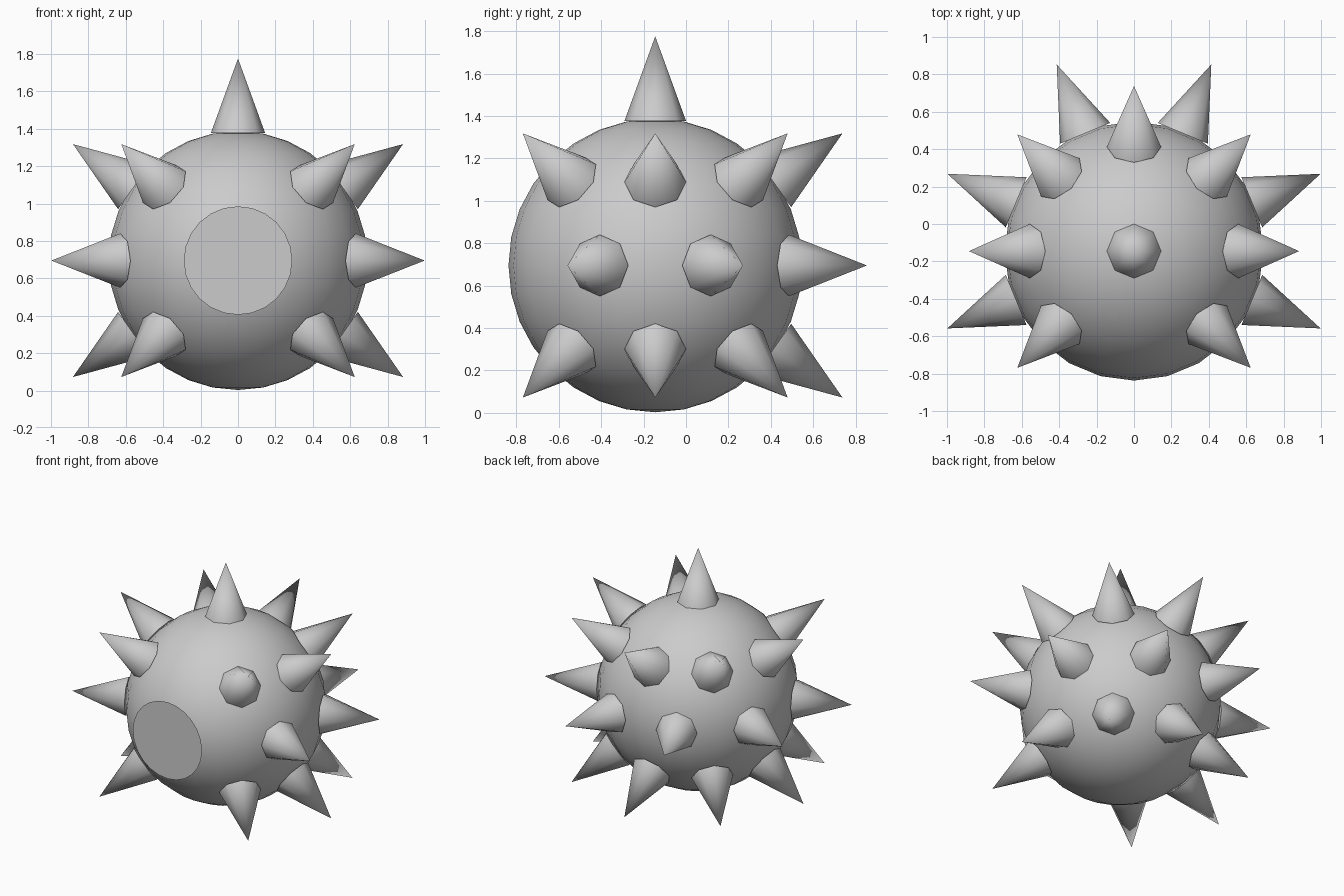
import bpy
from math import cos, sin, radians
from mathutils import Vector

cube = bpy.data.objects.get("Cube")
if cube:
    bpy.data.objects.remove(cube, do_unlink=True)

CENTRE = Vector((0, -0.145, 0.695))
RADIUS = 0.692

grey = bpy.data.materials.new("plain grey")
grey.use_nodes = True
COLOUR = (0.6, 0.6, 0.6, 1)
grey.diffuse_color = COLOUR
grey.node_tree.nodes["Principled BSDF"].inputs["Base Color"].default_value = COLOUR


def finish(name, angle):
    ob = bpy.context.object
    ob.name = name
    ob.data.materials.append(grey)
    bpy.ops.object.shade_smooth_by_angle(angle=radians(angle))
    return ob


def spike(name, azimuth, elevation):
    """Eight-sided cone pointing away from the centre of the body."""
    a, e = radians(azimuth), radians(elevation)
    out = Vector((cos(e) * cos(a), cos(e) * sin(a), sin(e)))
    base, tip = 0.682, 1.08
    bpy.ops.mesh.primitive_cone_add(
        vertices=8, radius1=0.145, depth=tip - base,
        location=CENTRE + out * (base + tip) / 2,
        rotation=(0, radians(90) - e, a))
    finish(name, 50)


# Round body
bpy.ops.mesh.primitive_uv_sphere_add(segments=24, ring_count=16, radius=RADIUS, location=CENTRE)
finish("body", 40)

# Flat disc on the front
bpy.ops.mesh.primitive_circle_add(
    vertices=24, radius=0.29, fill_type='NGON',
    location=CENTRE + Vector((0, -0.7, 0)), rotation=(radians(90), 0, 0))
finish("front_disc", 30)

# Spikes: one on top, a middle ring and two slanted rings, all open at the front
spike("top_spike", 0, 90)
for i in range(-1, 5):
    spike(f"middle_spike_{i + 2}", 22.5 + 45 * i, 0)
for i in range(-1, 6):
    spike(f"upper_spike_{i + 2}", 45 * i, 35.2)
    spike(f"lower_spike_{i + 2}", 45 * i, -35.2)
